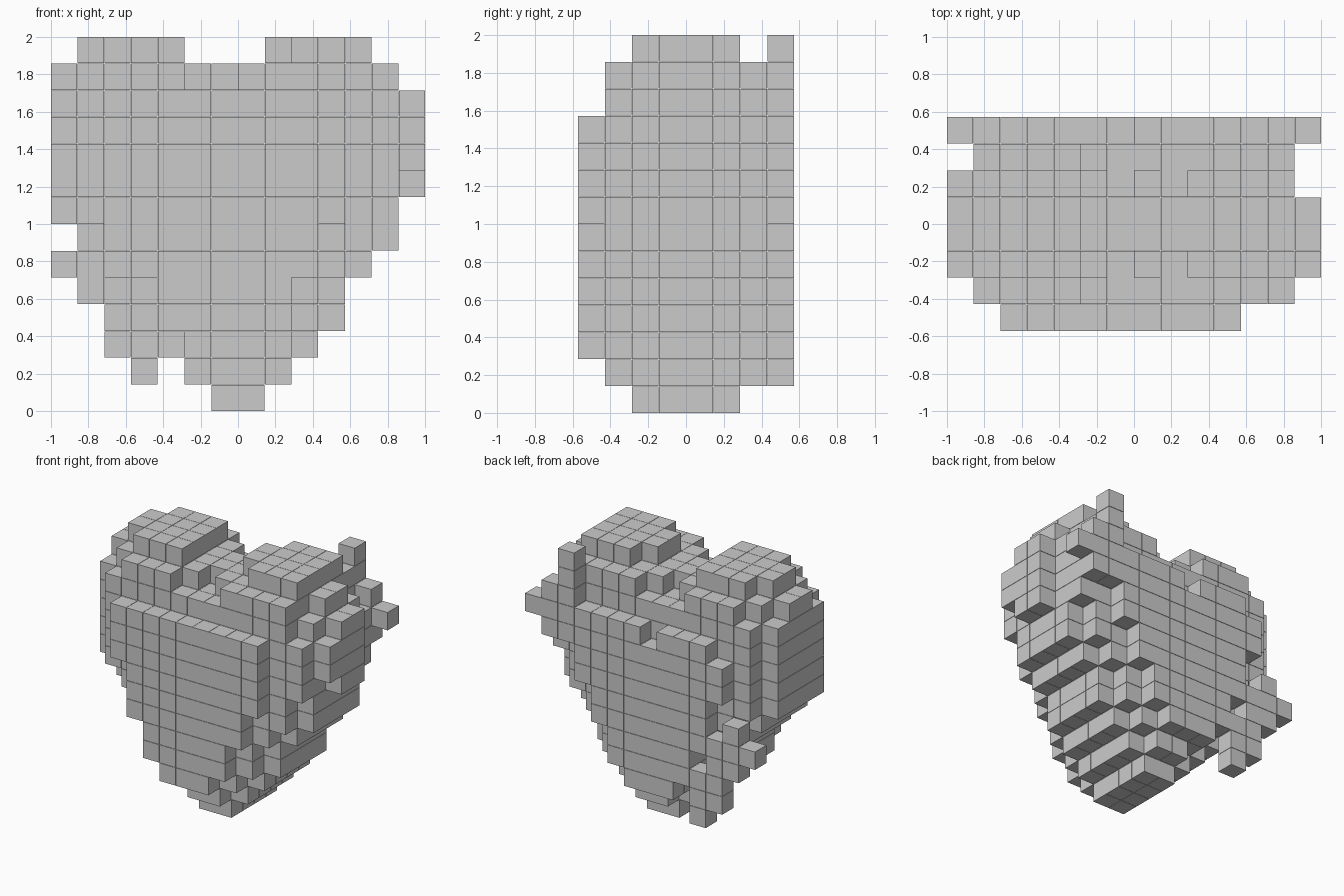
import bpy, bmesh
from mathutils import Matrix, Vector

if "Cube" in bpy.data.objects:
    bpy.data.objects.remove(bpy.data.objects["Cube"])

NX, NY = 14, 8
SIZE = 0.1405                      # cube edge, leaving a hairline gap
PITCH = (2 - SIZE) / (NX - 1)      # cube spacing


def build(name, cells):
    """One object made of separate little cubes at grid cells (i, j, k)."""
    bm = bmesh.new()
    for i, j, k in sorted(cells):
        pos = Vector(((i - (NX - 1) / 2) * PITCH,
                      (j - (NY - 1) / 2) * PITCH,
                      SIZE / 2 + k * PITCH))
        bmesh.ops.create_cube(bm, size=SIZE, matrix=Matrix.Translation(pos))
    me = bpy.data.meshes.new(name)
    bm.to_mesh(me)
    bm.free()
    ob = bpy.data.objects.new(name, me)
    bpy.context.collection.objects.link(ob)
    return ob


# Outline of each depth slice: first and last column per row, going up
OUTER = [(5, 7), (4, 8), (4, 8), (3, 9), (3, 9), (3, 10), (2, 10), (2, 10), (2, 10)]
SECOND = [(6, 7), (5, 8), (4, 9), (4, 9), (3, 10), (2, 11), (1, 11),
          (1, 12), (1, 12), (1, 12), (1, 11)]
THIRD = [(6, 7), (5, 8), (4, 9), (3, 10), (3, 10), (2, 11), (1, 12), (0, 12),
         (0, 12), (0, 12), (0, 12), (0, 12)]
MIDDLE = [(6, 7), (5, 8), (4, 9), (3, 10), (3, 10), (2, 11), (1, 12), (0, 12),
          (0, 13), (0, 13), (0, 13), (0, 13), (0, 12)]

heart = set()


def span(j, k, lo, hi):
    heart.update((i, j, k) for i in range(lo, hi + 1))


# Heart body, front and back slices in pairs
for depth, (first_row, rows) in enumerate([(2, OUTER), (1, SECOND), (0, THIRD), (0, MIDDLE)]):
    for j in (depth, NY - 1 - depth):
        for n, (lo, hi) in enumerate(rows):
            span(j, first_row + n, lo, hi)

# Two lobes on top
for j in (1, 6):
    span(j, 12, 2, 4)
    span(j, 12, 8, 11)
for j in (2, 5):
    span(j, 12, 1, 5)
    span(j, 12, 7, 11)
    span(j, 13, 2, 4)
    span(j, 13, 9, 11)
for j in (3, 4):
    span(j, 13, 1, 4)
    span(j, 13, 8, 11)

# Bulge on the right side, nicks in the back
heart.update({(13, 2, 9), (13, 2, 10)})
heart -= {(2, 7, 10), (6, 7, 10)}

# Arrow across the back: head low on the left, feathers high on the right
head = {(3, 1), (2, 2), (3, 2), (2, 3), (3, 3), (1, 4), (2, 4), (0, 5), (1, 5), (2, 5), (1, 6)}
tail = {(11, k) for k in range(9, 14)} | {(12, k) for k in range(9, 12)} | {(13, 10)}
arrow_head = {(i, 7, k) for i, k in head}
arrow_tail = {(i, 7, k) for i, k in tail}

build("heart", heart - arrow_head - arrow_tail)
build("arrow_head", arrow_head)
build("arrow_feathers", arrow_tail)
